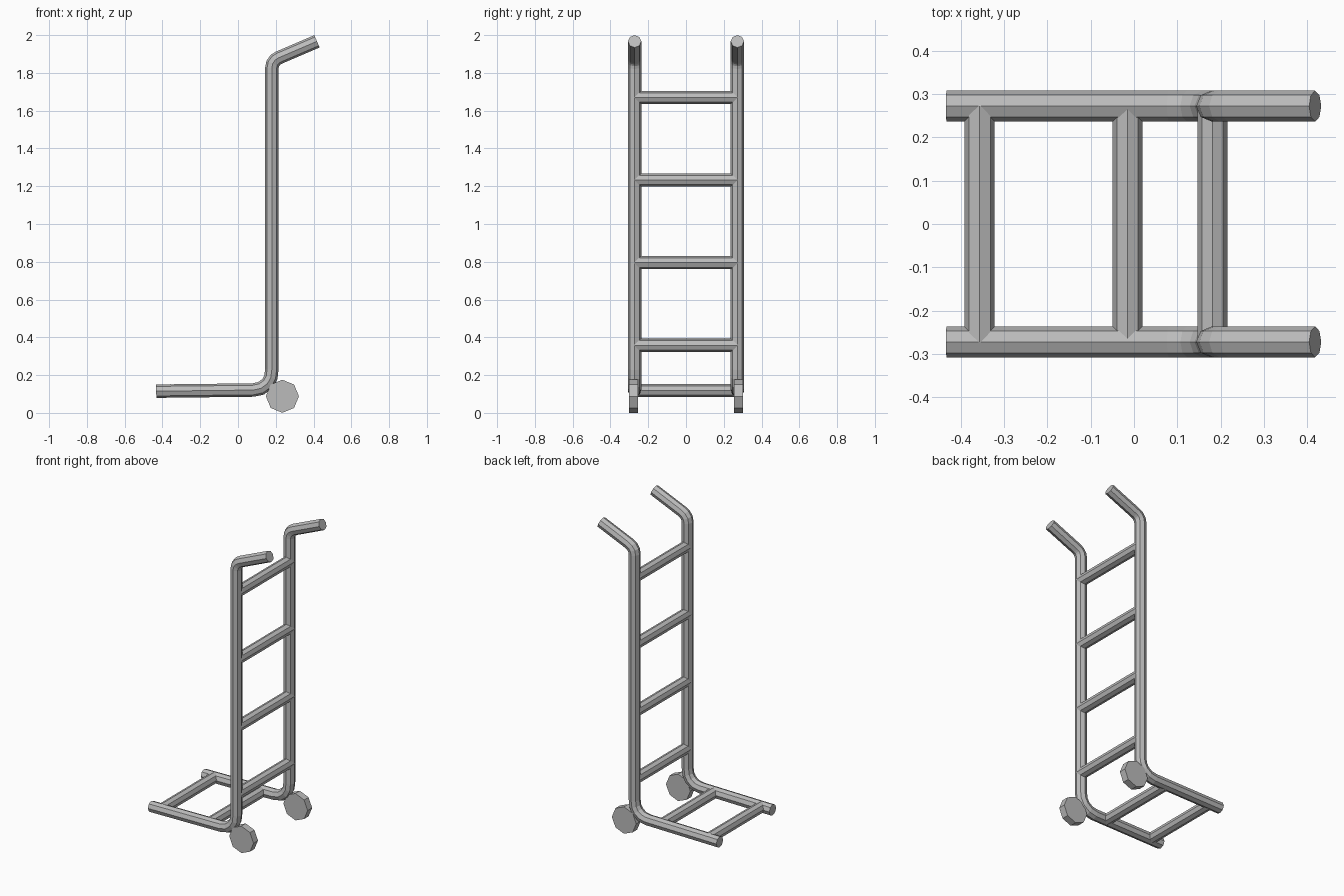
import bpy, bmesh, math
from mathutils import Vector

if "Cube" in bpy.data.objects:
    bpy.data.objects.remove(bpy.data.objects["Cube"])

steel = bpy.data.materials.new("grey_steel")
steel.diffuse_color = (0.5, 0.5, 0.5, 1)
steel.use_nodes = True
steel.node_tree.nodes["Principled BSDF"].inputs["Base Color"].default_value = steel.diffuse_color
SIDES, R, RAIL_Y = 8, 0.0355, 0.272


def sweep(name, pts, radius):
    """Capped octagonal tube along a path, mitred at the bends."""
    pts = [Vector(p) for p in pts]
    bm = bmesh.new()
    rings = []
    for i, p in enumerate(pts):
        a = (p - pts[i - 1]).normalized() if i else (pts[1] - p).normalized()
        b = (pts[i + 1] - p).normalized() if i < len(pts) - 1 else a
        t = (a + b).normalized()
        ref = Vector((1, 0, 0)) if abs(t.y) > 0.9 else Vector((0, 1, 0))
        u = (ref - t * ref.dot(t)).normalized()
        v = t.cross(u)
        k = radius / t.dot(a)
        rings.append([bm.verts.new(p + u * radius * math.cos(math.tau * j / SIDES)
                                   + v * k * math.sin(math.tau * j / SIDES))
                      for j in range(SIDES)])
    for r, s in zip(rings, rings[1:]):
        for j in range(SIDES):
            n = (j + 1) % SIDES
            bm.faces.new((r[j], r[n], s[n], s[j]))
    bm.faces.new(rings[0])
    bm.faces.new(rings[-1])
    bmesh.ops.recalc_face_normals(bm, faces=bm.faces)
    me = bpy.data.meshes.new(name)
    bm.to_mesh(me)
    bm.free()
    me.materials.append(steel)
    ob = bpy.data.objects.new(name, me)
    bpy.context.collection.objects.link(ob)
    return ob


# Side rails: toe, lower bend, upright, upper bend and handle in one tube
profile = [(-0.433, 0.115), (0.08, 0.121), (0.122, 0.130), (0.156, 0.155),
           (0.174, 0.188), (0.179, 0.23), (0.179, 1.825), (0.184, 1.85),
           (0.198, 1.869), (0.217, 1.881), (0.418, 1.967)]
for side, y in (("left", RAIL_Y), ("right", -RAIL_Y)):
    sweep(side + "_rail", [(x, y, z) for x, z in profile], R)
    # Wheels as short octagonal discs
    c = math.copysign(0.278, y)
    sweep(side + "_wheel", [(0.235, c - 0.023, 0.088), (0.235, c + 0.023, 0.088)], 0.0875)

# Ladder rungs and toe crossbars
bars = [("rung", 0.181, z) for z in (0.358, 0.795, 1.233, 1.67)]
bars += [("toe_crossbar", x, 0.118) for x in (-0.356, -0.015)]
for name, x, z in bars:
    sweep(name, [(x, -RAIL_Y, z), (x, RAIL_Y, z)], 0.0345)
